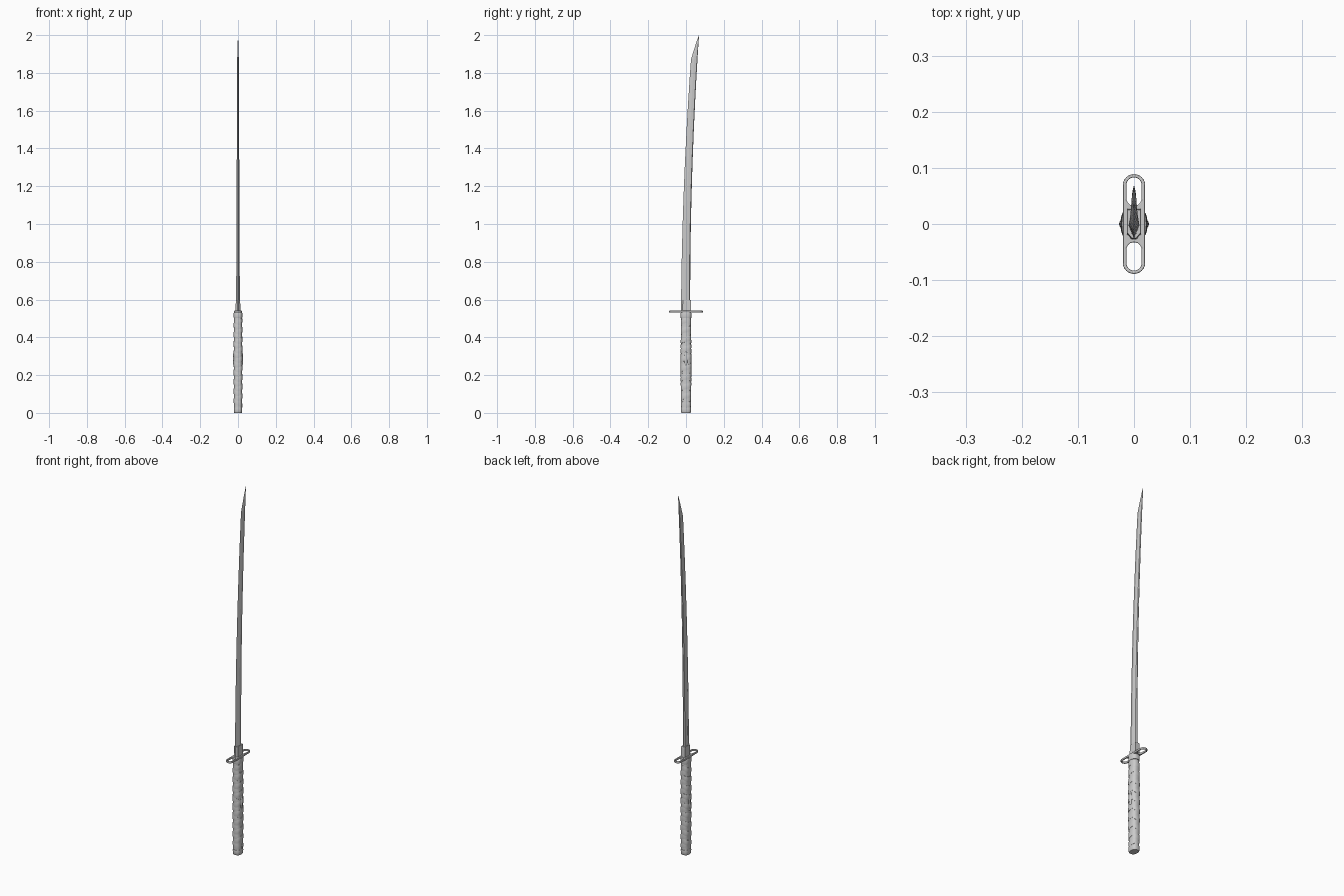
import bpy, bmesh
from math import sin, cos, pi, copysign

if "Cube" in bpy.data.objects:
    bpy.data.objects.remove(bpy.data.objects["Cube"])


def make(name, verts, faces, smooth=None):
    me = bpy.data.meshes.new(name)
    me.from_pydata(verts, [], faces)
    bm = bmesh.new()
    bm.from_mesh(me)
    bmesh.ops.recalc_face_normals(bm, faces=bm.faces)
    bm.to_mesh(me)
    bm.free()
    ob = bpy.data.objects.new(name, me)
    bpy.context.collection.objects.link(ob)
    if smooth:
        bpy.ops.object.select_all(action='DESELECT')
        bpy.context.view_layer.objects.active = ob
        ob.select_set(True)
        bpy.ops.object.shade_smooth_by_angle(angle=smooth)
    return ob


def loft(name, rings, smooth=None):
    """Skin equal-length rings and cap both ends."""
    n = len(rings[0])
    verts = [p for r in rings for p in r]
    faces = [(i * n + j, i * n + (j + 1) % n, (i + 1) * n + (j + 1) % n, (i + 1) * n + j)
             for i in range(len(rings) - 1) for j in range(n)]
    faces += [tuple(range(n)), tuple(range(len(verts) - n, len(verts)))]
    return make(name, verts, faces, smooth)


def oval(a, rx, ry, z):
    """Point on a slightly squared oval."""
    c, s = cos(a), sin(a)
    return (copysign(abs(c) ** 0.75, c) * rx, copysign(abs(s) ** 0.75, s) * ry, z)


def oval_ring(rx, ry, z, n=20):
    return [oval(2 * pi * i / n, rx, ry, z) for i in range(n)]


def swell(z):
    return 0.94 + 0.07 * sin(pi * min(max(z / 0.53, 0), 1))


# blade: curved spine, ridge line, sharp edge towards -y
rings = []
for z in (0.56, 0.6, 0.8, 0.98, 1.15, 1.32, 1.5, 1.65, 1.78, 1.87, 1.91, 1.945, 1.975, 2.0):
    t = max(0, (z - 0.6) / 1.4)
    spine = 0.022 + 0.047 * t * t
    width = 0.048 - 0.015 * t
    thick = 0.0098 - 0.006 * t
    if z > 1.87:
        k = (2.0 - z) / 0.13
        width *= max(k ** 0.85, 0.01)
        thick *= max(k ** 0.7, 0.05)
    ridge = spine - 0.52 * width
    back = spine - 0.08 * width
    rings.append([(0, spine - width, z), (thick, ridge, z), (thick * 0.65, back, z),
                  (0, spine, z), (-thick * 0.65, back, z), (-thick, ridge, z)])
loft("blade", rings)

# collar at the blade base
rings = []
for z, s in ((0.535, 1), (0.59, 0.94), (0.597, 0.9)):
    rings.append([(x * s, y * s, z) for x, y in (
        (-0.004, -0.028), (0.004, -0.028), (0.0125, -0.018), (0.0125, 0.028),
        (-0.0125, 0.028), (-0.0125, -0.018))])
loft("blade_collar", rings)

# guard: long rounded plate with two slots
cu = bpy.data.curves.new("guard", 'CURVE')
cu.dimensions = '2D'
cu.fill_mode = 'BOTH'
cu.extrude = 0.0035
cu.bevel_depth = 0.0015
cu.bevel_resolution = 1
cu.offset = -0.0015
for r, y0, y1 in ((0.02, -0.069, 0.069), (0.0135, 0.046, 0.0695), (0.0135, -0.0695, -0.046)):
    pts = [(r * cos(pi * i / 12), y1 + r * sin(pi * i / 12)) for i in range(13)]
    pts += [(r * cos(pi + pi * i / 12), y0 + r * sin(pi + pi * i / 12)) for i in range(13)]
    sp = cu.splines.new('POLY')
    sp.points.add(len(pts) - 1)
    for p, (x, y) in zip(sp.points, pts):
        p.co = (x, y, 0, 1)
    sp.use_cyclic_u = True
guard = bpy.data.objects.new("guard", cu)
guard.location.z = 0.536
bpy.context.collection.objects.link(guard)

# handle core, ferrule and end cap
loft("handle_core", [oval_ring(0.0215 * swell(z), 0.0265 * swell(z), z)
                     for z in [0.01 + 0.05 * i for i in range(11)]], 0.6)
loft("ferrule", [oval_ring(0.023 * s, 0.0285 * s, z) for z, s in
                 ((0.503, 0.97), (0.506, 1), (0.527, 1), (0.532, 0.96))], 0.6)
loft("end_cap", [oval_ring(0.0225 * s, 0.0278 * s, z) for z, s in
                 ((0, 0.88), (0.005, 0.97), (0.02, 1), (0.028, 0.97))], 0.6)

# crossed wrap: two opposite spiral ribbons
TURNS, STEPS = 9, 20
for name, sign in (("wrap_right", 1), ("wrap_left", -1)):
    rings = []
    for i in range(TURNS * STEPS + 1):
        a = sign * 2 * pi * i / STEPS
        z = 0.04 + 0.45 * i / (TURNS * STEPS)
        # each ribbon rises over the other on one side of the handle
        lift = 0.0016 + 0.0009 * sign * cos(a)
        ring = []
        for dz, out in ((-0.014, -0.002), (0.014, -0.002), (0.014, lift * 0.6),
                        (0.006, lift), (-0.006, lift), (-0.014, lift * 0.6)):
            s = swell(z)
            ring.append(oval(a, 0.0215 * s + out, 0.0265 * s + out, z + dz))
        rings.append(ring)
    loft(name, rings, 0.6)

# small ornaments under the wrap, one per side
for name, sign in (("ornament_right", 1), ("ornament_left", -1)):
    rings = []
    for k in range(1, 8):
        a = pi * k / 8
        rings.append([(sign * (0.02 + 0.0068 * sin(a) * max(cos(b), -0.3)),
                       0.008 * sin(a) * sin(b), 0.285 - 0.045 * cos(a))
                      for b in [2 * pi * i / 10 for i in range(10)]])
    loft(name, rings, 0.6)
